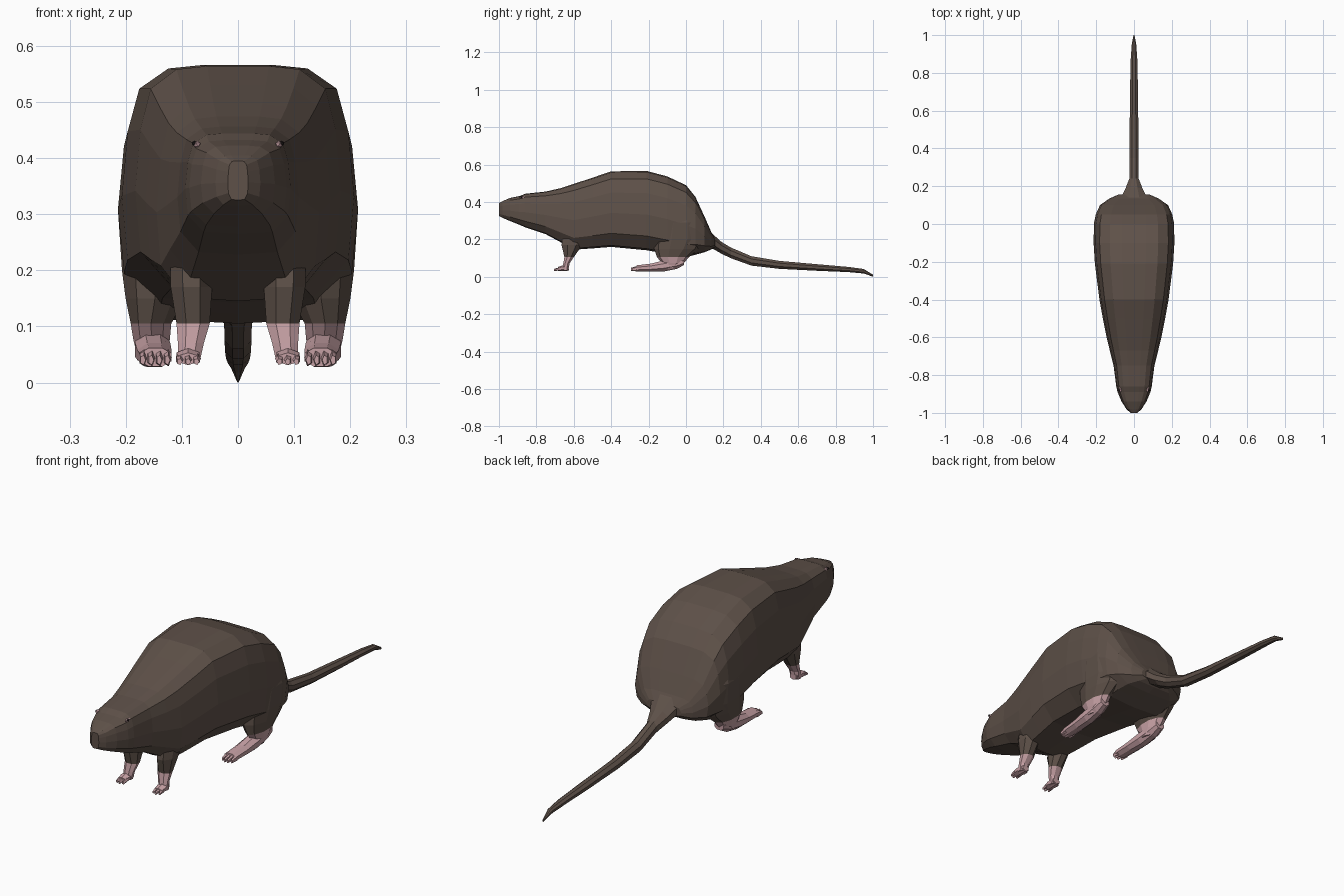
import bpy, bmesh, math
from mathutils import Vector


def material(name, rgb):
    m = bpy.data.materials.new(name)
    m.diffuse_color = (*rgb, 1)
    return m


FUR = material("brown fur", (0.112, 0.082, 0.066))
SKIN = material("pink skin", (0.56, 0.35, 0.37))
PUPIL = material("dark pupil", (0.02, 0.015, 0.015))


def finish(bm, name, mats, mirror=False, rule=None):
    bmesh.ops.recalc_face_normals(bm, faces=bm.faces)
    me = bpy.data.meshes.new(name)
    if rule:
        for f in bm.faces:
            f.material_index = rule(f.calc_center_median())
    bm.to_mesh(me)
    bm.free()
    ob = bpy.data.objects.new(name, me)
    bpy.context.collection.objects.link(ob)
    for m in mats:
        me.materials.append(m)
    if mirror:
        ob.modifiers.new("mirror", 'MIRROR')
    return ob


def loft(bm, rings):
    loops = [[bm.verts.new(p) for p in r] for r in rings]
    n = len(loops[0])
    for a, b in zip(loops, loops[1:]):
        for i in range(n):
            j = (i + 1) % n
            bm.faces.new((a[i], a[j], b[j], b[i]))
    bm.faces.new(loops[0])
    bm.faces.new(loops[-1])


def ring(n, fn):
    return [fn(math.cos(a), math.sin(a)) for a in
            (2 * math.pi * (i + 0.5) / n for i in range(n))]


def ring_z(n, z, cx, cy, rx, ry):
    return ring(n, lambda c, s: (cx + rx * c, cy + ry * s, z))


def ring_y(n, y, cx, cz, rx, rz):
    return ring(n, lambda c, s: (cx + rx * c, y, cz + rz * s))


# Body and head: one broad-backed section swept from nose to rump
half = [(0, 1), (.3, 1), (.6, .985), (.85, .9), (.95, .72),
        (1, .45), (.95, .18), (.65, .02), (0, 0)]
section = half + [(-x, z) for x, z in half[-2:0:-1]]
stations = [  # y, top, bottom, half width
    (-1.0, .395, .325, .018), (-.98, .405, .315, .040), (-.94, .422, .298, .066),
    (-.89, .432, .278, .087), (-.86, .444, .265, .094), (-.75, .456, .228, .108),
    (-.67, .474, .185, .128), (-.60, .497, .145, .145), (-.50, .530, .152, .165),
    (-.40, .564, .160, .183), (-.21, .566, .142, .207), (-.10, .537, .122, .214),
    (0.0, .490, .105, .212), (.05, .428, .118, .203), (.10, .320, .132, .180),
    (.135, .240, .146, .130), (.155, .205, .160, .085)]
bm = bmesh.new()
loft(bm, [[(w * x, y, b + (t - b) * z) for x, z in section]
          for y, t, b, w in stations])
finish(bm, "body", [FUR])

# Tail: flared base tapering to a tip on the ground
bm = bmesh.new()
loft(bm, [ring_y(8, y, 0, z, w, h) for y, z, w, h in [
    (.08, .225, .10, .06), (.145, .188, .072, .042), (.19, .155, .048, .034),
    (.24, .128, .027, .031), (.35, .085, .026, .027), (.50, .064, .025, .023),
    (.70, .050, .023, .019), (.87, .039, .019, .015), (.95, .030, .013, .013),
    (1.0, .006, .003, .006)]])
finish(bm, "tail", [FUR])


def bare_below(c):
    return 1 if c.z < .104 else 0


# Front legs with paws and toes
bm = bmesh.new()
loft(bm, [ring_z(8, *r) for r in [
    (.26, .085, -.58, .040, .080), (.17, .083, -.61, .040, .060),
    (.105, .080, -.625, .032, .027), (.07, .084, -.640, .025, .018),
    (.035, .088, -.645, .021, .020)]])
loft(bm, [ring_y(6, *r) for r in [
    (-.625, .087, .047, .018, .014), (-.66, .089, .046, .024, .015),
    (-.685, .089, .042, .021, .011)]])
for i in range(3):
    x = .074 + i * .015
    loft(bm, [ring_y(5, -.675, x, .043, .008, .009),
              ring_y(5, -.705 + .006 * abs(i - 1), x, .037, .005, .006)])
finish(bm, "front_legs", [FUR, SKIN], True, bare_below)

# Hind legs: thighs merging into the flank, with ankles
bm = bmesh.new()
loft(bm, [ring_z(10, *r) for r in [
    (.36, .150, -.03, .045, .070), (.29, .150, -.03, .066, .120),
    (.20, .145, -.035, .065, .135), (.15, .148, -.05, .055, .120),
    (.105, .155, -.07, .038, .085), (.075, .154, -.07, .034, .060),
    (.045, .152, -.085, .028, .035)]])
# Long hind feet and toes
loft(bm, [ring_y(8, *r) for r in [
    (-.01, .155, .080, .024, .018), (-.05, .154, .070, .031, .030),
    (-.12, .152, .058, .034, .032), (-.19, .149, .049, .033, .023),
    (-.265, .147, .045, .031, .018)]])
for i in range(4):
    x = .126 + i * .0145
    loft(bm, [ring_y(5, -.255, x, .044, .008, .016),
              ring_y(5, -.298 + .008 * abs(i - 1.5), x, .040, .005, .009)])
finish(bm, "hind_legs", [FUR, SKIN], True, bare_below)


# Eyes: small lids with pupils set under the brow
def bead(name, centre, radii, mat):
    b = bmesh.new()
    bmesh.ops.create_icosphere(b, subdivisions=1, radius=1)
    for v in b.verts:
        v.co = Vector(centre) + Vector([a * r for a, r in zip(v.co, radii)])
    finish(b, name, [mat], True)


bead("eyes", (.073, -.875, .424), (.008, .018, .007), SKIN)
bead("pupils", (.077, -.880, .426), (.006, .008, .005), PUPIL)
